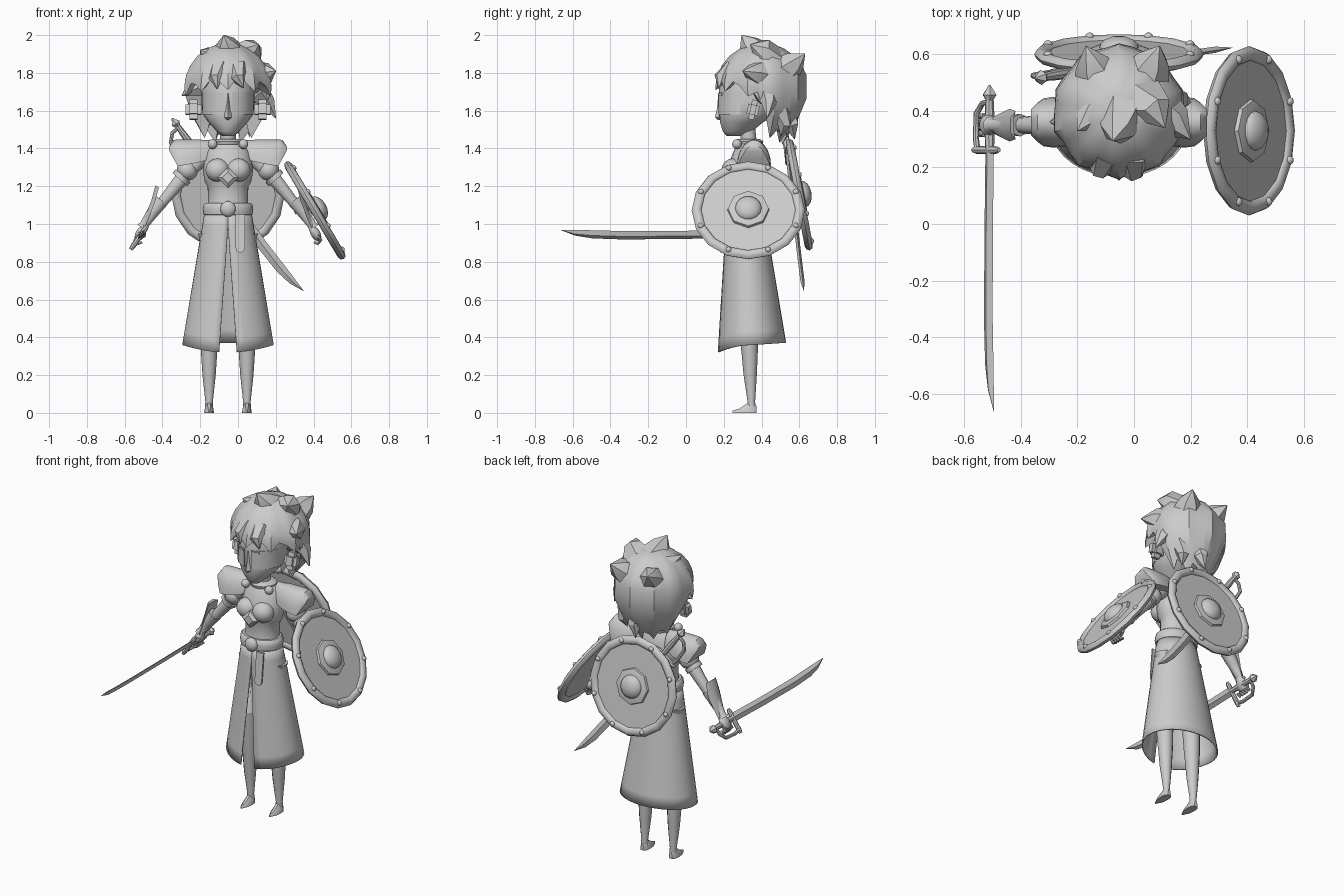
import bpy, bmesh, math
from mathutils import Vector, Matrix

if "Cube" in bpy.data.objects:
    bpy.data.objects.remove(bpy.data.objects["Cube"])

CX = -0.053          # body centre line
grey = bpy.data.materials.new("plain_grey")
grey.diffuse_color = (0.6, 0.6, 0.6, 1)
grey.use_nodes = True
grey.node_tree.nodes["Principled BSDF"].inputs["Base Color"].default_value = grey.diffuse_color


def finish(name, bm, angle=40, mat=None):
    bmesh.ops.recalc_face_normals(bm, faces=bm.faces)
    me = bpy.data.meshes.new(name)
    bm.to_mesh(me)
    bm.free()
    ob = bpy.data.objects.new(name, me)
    bpy.context.collection.objects.link(ob)
    me.materials.append(grey)
    if mat:
        ob.matrix_world = mat
    bpy.ops.object.select_all(action='DESELECT')
    ob.select_set(True)
    bpy.context.view_layer.objects.active = ob
    bpy.ops.object.shade_smooth_by_angle(angle=math.radians(angle))
    return ob


def loft(name, rings, closed=True, caps=True, angle=40, mat=None):
    bm = bmesh.new()
    vs = [[bm.verts.new(p) for p in r] for r in rings]
    n = len(vs[0])
    for a, b in zip(vs, vs[1:]):
        for i in range(n if closed else n - 1):
            j = (i + 1) % n
            bm.faces.new((a[i], a[j], b[j], b[i]))
    if caps:
        bm.faces.new(vs[0])
        bm.faces.new(vs[-1])
    return finish(name, bm, angle, mat)


def oval(cx, cy, z, rx, ry, n=20):
    return [(cx + rx * math.sin(2 * math.pi * i / n), cy - ry * math.cos(2 * math.pi * i / n), z) for i in range(n)]


def tube(name, pts, n=10, mat=None, angle=40):
    """Round limb through (x, y, z, radius) points."""
    rings = []
    for i, p in enumerate(pts):
        a, b = Vector(pts[max(i - 1, 0)][:3]), Vector(pts[min(i + 1, len(pts) - 1)][:3])
        q = (b - a).to_track_quat('Z', 'Y')
        rings.append([Vector(p[:3]) + q @ Vector((p[3] * math.cos(2 * math.pi * k / n), p[3] * math.sin(2 * math.pi * k / n), 0)) for k in range(n)])
    return loft(name, rings, mat=mat, angle=angle)


def ball(name, loc, scale, mat=None, seg=14):
    bm = bmesh.new()
    bmesh.ops.create_uvsphere(bm, u_segments=seg, v_segments=8, radius=1)
    m = Matrix.Translation(loc) @ Matrix.Diagonal((*scale, 1))
    return finish(name, bm, 60, (mat or Matrix()) @ m)


def frame(x, y, z, o):
    m = Matrix((x, y, z)).transposed().to_4x4()
    m.translation = o
    return m


# Skirt: open at the front, flaring to the hem
rings = []
for k in range(11):
    t = k / 10
    rx, yf, yb = 0.125 + 0.118 * t, 0.215 - 0.05 * t, 0.415 + 0.115 * t
    g = math.asin((0.001 + 0.047 * max(0, (t - 0.12) / 0.88)) / rx)
    row = []
    for i in range(33):
        a = g + (2 * math.pi - 2 * g) * i / 32
        hem = 0.36 - 0.04 * max(0, math.cos(a)) ** 2 + 0.012 * max(0, -math.cos(a))
        row.append((CX + rx * math.sin(a), (yf + yb) / 2 - (yb - yf) / 2 * math.cos(a), 1.06 + (hem - 1.06) * t))
    rings.append(row)
skirt = loft("skirt", rings, closed=False, caps=False)
mod = skirt.modifiers.new("cloth_thickness", 'SOLIDIFY')
mod.thickness = 0.008

# Torso, bust, belt, neck
loft("torso", [oval(CX, y, z, rx, ry) for z, rx, y, ry in (
    (1.03, .118, .315, .095), (1.12, .105, .32, .085), (1.2, .108, .325, .088), (1.22, .122, .325, .095), (1.28, .133, .325, .105),
    (1.33, .128, .33, .1), (1.38, .115, .335, .085), (1.42, .09, .335, .065), (1.445, .045, .335, .045))])
loft("belt", [oval(CX, .315, z, .115 + d, .09 + d) for z, d in ((1.042, .005), (1.05, .015), (1.078, .019), (1.103, .015), (1.112, .005))])
ball("belt_buckle", (CX, .21, 1.08), (.042, .028, .042))
tube("neck", [(CX, .335, 1.41, .042), (CX, .32, 1.56, .04)], 12)
loft("collar", [oval(CX, .33, z, r, r) for z, r in ((1.42, .075), (1.437, .08), (1.45, .06))])
# Hanging belt end
tab = [(0.04 + CX, 1.05), (.09 + CX, 1.05)] + [(CX + .065 + .024 * math.cos(a), .872 - .024 * math.sin(a)) for a in [math.pi * i / 6 for i in range(7)]]
loft("belt_end", [[(x, y - .02 * (1.05 - z) / .2 + .02 * abs(x - CX), z) for x, z in tab] for y in (.2, .209)])
# Chest gem
loft("chest_gem", [[(CX + s * x, y, 1.245 + s * z) for x, z in ((0, .055), (.025, .03), (.055, 0), (.025, -.03), (0, -.055), (-.025, -.03), (-.055, 0), (-.025, .03))]
                   for y, s in ((.225, 1), (.195, 1), (.18, .55))], angle=20)

for s, side in ((-1, "right"), (1, "left")):
    X = lambda d: CX + s * d
    ball(side + "_breastplate_cup", (X(.055), .25, 1.285), (.066, .062, .062))
    ball(side + "_collar_clasp", (X(.082), .27, 1.423), (.026, .026, .026))
    # Leg and pointed shoe
    tube(side + "_leg", [(X(.1), .33, .95, .06), (X(.1), .325, .6, .055), (X(.1), .335, .36, .046), (X(.1), .337, .32, .043), (X(.1), .34, .2, .035), (X(.1), .346, .06, .02), (X(.1), .347, .02, .022)], 12)
    loft(side + "_shoe", [[(X(.1) + w * math.cos(a), y, h * max(0, math.sin(a))) for a in [2 * math.pi * i / 10 for i in range(10)]]
                          for y, w, h in ((.372, .012, .04), (.355, .024, .062), (.325, .026, .055), (.285, .022, .025), (.247, .004, .012))])
    # Shoulder pad with an arched section
    rings = []
    for d, hy, zt, zb in ((.083, .05, 1.443, 1.345), (.16, .082, 1.447, 1.325), (.23, .09, 1.447, 1.312), (.267, .085, 1.447, 1.308), (.288, .07, 1.445, 1.345), (.312, .045, 1.41, 1.39)):
        rings.append([(X(d), .36 + hy * math.cos(a), zb + (zt - zb) * math.sin(a)) for a in [math.pi * i / 10 for i in range(11)]])
    loft(side + "_shoulder_pad", rings)
    # Arm, sleeve, gauntlet, hand
    tube(side + "_arm", [(X(.13), .35, 1.36, .045), (X(.22), .35, 1.27, .042), (X(.335), .35, 1.13, .03), (X(.45), .35, .985, .022)])
    m = Matrix.Translation((X(.215), .35, 1.285)) @ Matrix.Rotation(s * math.radians(-40), 4, 'Y')
    ball(side + "_sleeve", (0, 0, 0), (.058, .06, .055), m)
    tube(side + "_sleeve_cuff", [(X(.237), .35, 1.255, .052), (X(.255), .35, 1.235, .052)], 12)
    tube(side + "_gauntlet", [(X(.35), .35, 1.125, .04), (X(.4), .35, 1.06, .033), (X(.445), .35, .995, .024), (X(.455), .35, .98, .032)], 10)
    loft(side + "_gauntlet_plate", [[(X(d + o), .35 + w * c, z + o * .6) for c, o in ((-1, -.012), (-.5, .006), (.5, .006), (1, -.012), (.5, -.006), (-.5, -.006))]
                                    for d, z, w in ((.378, 1.2, .05), (.4, 1.12, .058), (.435, 1.03, .04), (.455, .985, .03))])
    m = Matrix.Translation((X(.463), .35, .95)) @ Matrix.Rotation(s * math.radians(-30), 4, 'Y')
    ball(side + "_hand", (0, 0, 0), (.026, .038, .045), m)
    for i in range(4):
        y = .318 + .021 * i
        tube(side + "_finger", [(X(.475), y, .94, .011), (X(.49), y, .915, .011), (X(.475), y, .895, .01), (X(.455), y, .905, .008)], 6)
    # Ear
    bm = bmesh.new()
    bmesh.ops.create_cube(bm, size=1)
    bmesh.ops.bevel(bm, geom=bm.edges[:], offset=.25, segments=2, affect='EDGES')
    finish(side + "_ear", bm, 50, Matrix.Translation((X(.182), .355, 1.605)) @ Matrix.Rotation(math.radians(-12), 4, 'X') @ Matrix.Diagonal((.085, .06, .105, 1)))
    # Eye plate and eyebrow, following the face
    fy = lambda d: .335 - .161 * math.sqrt(1 - (d / .141) ** 2) - .004
    for part, ds, z0, z1 in (("eye", (.024, .055, .085, .11, .134), 1.58, 1.695), ("eyebrow", (.03, .05, .07), 1.678, 1.69)):
        loft(side + "_" + part, [[(X(d), fy(d) + o - (.004 if part == "eyebrow" else 0), z) for z, o in ((z0, 0), (z1, 0), (z1, .008), (z0, .008))] for d in ds])

# Head and nose
loft("head", [oval(CX, (f + b) / 2, z, w, (b - f) / 2) for z, w, f, b in (
    (1.465, .03, .215, .29), (1.49, .06, .195, .35), (1.54, .105, .18, .41), (1.58, .134, .175, .48), (1.64, .14, .175, .495), (1.72, .14, .175, .495), (1.85, .12, .22, .5))], angle=60)
loft("nose", [[(CX - w, y + .02, z), (CX, y, z), (CX + w, y + .02, z), (CX, y + .03, z)] for z, w, y in ((1.69, .01, .172), (1.6, .016, .162), (1.565, .02, .153), (1.55, .008, .17))])

# Hair cap with ragged lower edge
N = 30
zs = (1.95, 1.93, 1.89, 1.84, 1.79)
def hair_point(a, z, k, i):
    r = math.sqrt(max(0.02, 1 - ((z - 1.72) / .238) ** 2)) if z > 1.72 else 1 - .42 * ((1.72 - z) / .25) ** 1.6
    r *= k * (1 + (.045, -.02, .0)[i % 3])
    return (CX + .232 * r * math.sin(a), .402 - .235 * r * math.cos(a), z)
edge = []
for i in range(N):
    f = (1 - math.cos(2 * math.pi * i / N)) / 2
    b = min(1, max(0, (f - .42) / .2))
    edge.append(1.745 - .1 * f - b * .19 + (-.035, .025, .01)[i % 3])
rows = [[hair_point(2 * math.pi * i / N, z, 1, i) for i in range(N)] for z in zs]
for t in (.33, .67, 1):
    rows.append([hair_point(2 * math.pi * i / N, 1.79 + (edge[i] - 1.79) * t, 1, i) for i in range(N)])
rows.append([hair_point(2 * math.pi * i / N, edge[i] + .04, .72, i) for i in range(N)])
rows.append([(CX + .05 * math.sin(2 * math.pi * i / N), .42 - .05 * math.cos(2 * math.pi * i / N), 1.76) for i in range(N)])
loft("hair", rows, angle=35)
# Hair tufts: base, middle and tip
for b, m, t, r in (((-.04, .4, 1.88), (-.06, .33, 1.95), (-.075, .295, 2.0), .1), ((.04, .42, 1.88), (.08, .4, 1.93), (.11, .34, 1.95), .1),
                   ((-.1, .42, 1.84), (-.16, .38, 1.89), (-.2, .33, 1.92), .1), ((.08, .4, 1.78), (.15, .36, 1.8), (.2, .3, 1.81), .1),
                   ((-.14, .4, 1.75), (-.23, .37, 1.72), (-.298, .36, 1.68), .09), ((.03, .5, 1.8), (.07, .58, 1.86), (.09, .63, 1.9), .1),
                   ((-.12, .5, 1.8), (-.15, .57, 1.86), (-.17, .63, 1.89), .1), ((.1, .42, 1.7), (.16, .44, 1.64), (.2, .43, 1.56), .07),
                   ((-.09, .25, 1.82), (-.12, .19, 1.77), (-.11, .175, 1.715), .06), ((0, .25, 1.82), (0, .18, 1.77), (.03, .172, 1.72), .06),
                   ((-.05, .52, 1.6), (-.03, .56, 1.52), (-.05, .575, 1.45), .07), ((.06, .5, 1.6), (.07, .52, 1.52), (.06, .5, 1.46), .06)):
    tube("hair_tuft", [(*b, r), (*m, r * .6), (*t, .002)], 6, angle=30)


# Round shield: panel, rim, octagonal plate, boss, studs
def shield(name, mat):
    disc = lambda r, z, n: [(r * math.cos(2 * math.pi * i / n), r * math.sin(2 * math.pi * i / n), z) for i in range(n)]
    loft(name + "_panel", [disc(.27, -.01, 16), disc(.27, .006, 16)], mat=mat)
    loft(name + "_rim", [disc(.273 + .027 * math.cos(a), .022 * math.sin(a), 16) for a in [2 * math.pi * i / 8 for i in range(9)]], caps=False, mat=mat, angle=60)
    loft(name + "_boss_plate", [disc(.112, .004, 8), disc(.108, .02, 8), disc(.085, .026, 8)], mat=mat, angle=20)
    ball(name + "_boss", (0, 0, .02), (.072, .072, .045), mat)
    for i in range(8):
        a = 2 * math.pi * (i + .5) / 8
        ball(name + "_stud", (.272 * math.cos(a), .272 * math.sin(a), .018), (.016, .016, .014), mat, 8)

shield("arm_shield", Matrix.Translation((.407, .33, 1.072)) @ Matrix.Rotation(math.radians(59.3), 4, 'Y'))
shield("back_shield", Matrix.Translation((CX, .6, 1.155)) @ Matrix.Rotation(math.radians(-79.5), 4, 'X'))
tube("arm_shield_grip", [(.3, .35, 1.06, .012), (.36, .35, 1.09, .012), (.405, .35, 1.072, .012)], 6)


# Curved sword: local x runs to the tip, local z across the blade
def sword(name, mat):
    loft(name + "_blade", [[(x, 0, c + h), (x, .011 * min(1, h * 60), c), (x, 0, c - h), (x, -.011 * min(1, h * 60), c)] for x, c, h in (
        (0, 0, .026), (.3, -.006, .026), (.6, -.008, .027), (.76, -.002, .026), (.85, .008, .018), (.925, .026, .001))], mat=mat, angle=25)
    tube(name + "_guard", [(0, 0, -.1, .01), (0, 0, -.08, .014), (0, 0, .04, .014), (0, 0, .058, .008)], 8, mat)
    tube(name + "_grip", [(0, 0, 0, .016), (-.09, 0, 0, .019), (-.19, 0, 0, .014)], 8, mat)
    tube(name + "_pommel", [(-.175, 0, 0, .014), (-.195, 0, 0, .027), (-.23, 0, 0, .003)], 6, mat, 20)
    tube(name + "_knuckle_bow", [(.0, 0, -.075, .011), (-.04, 0, -.085, .011), (-.13, 0, -.08, .011), (-.165, 0, -.045, .01), (-.17, 0, 0, .01)], 8, mat)

for name, o, x, w in (("hand_sword", (-.511, .262, .947), (0, -1, 0), (.57, 0, .82)), ("back_sword", (-.215, .537, 1.375), (.585, .094, -.805), (.81, 0, .585))):
    x = Vector(x).normalized()
    y = Vector(w).cross(x).normalized()
    sword(name, frame(x, y, x.cross(y), Vector(o)))
